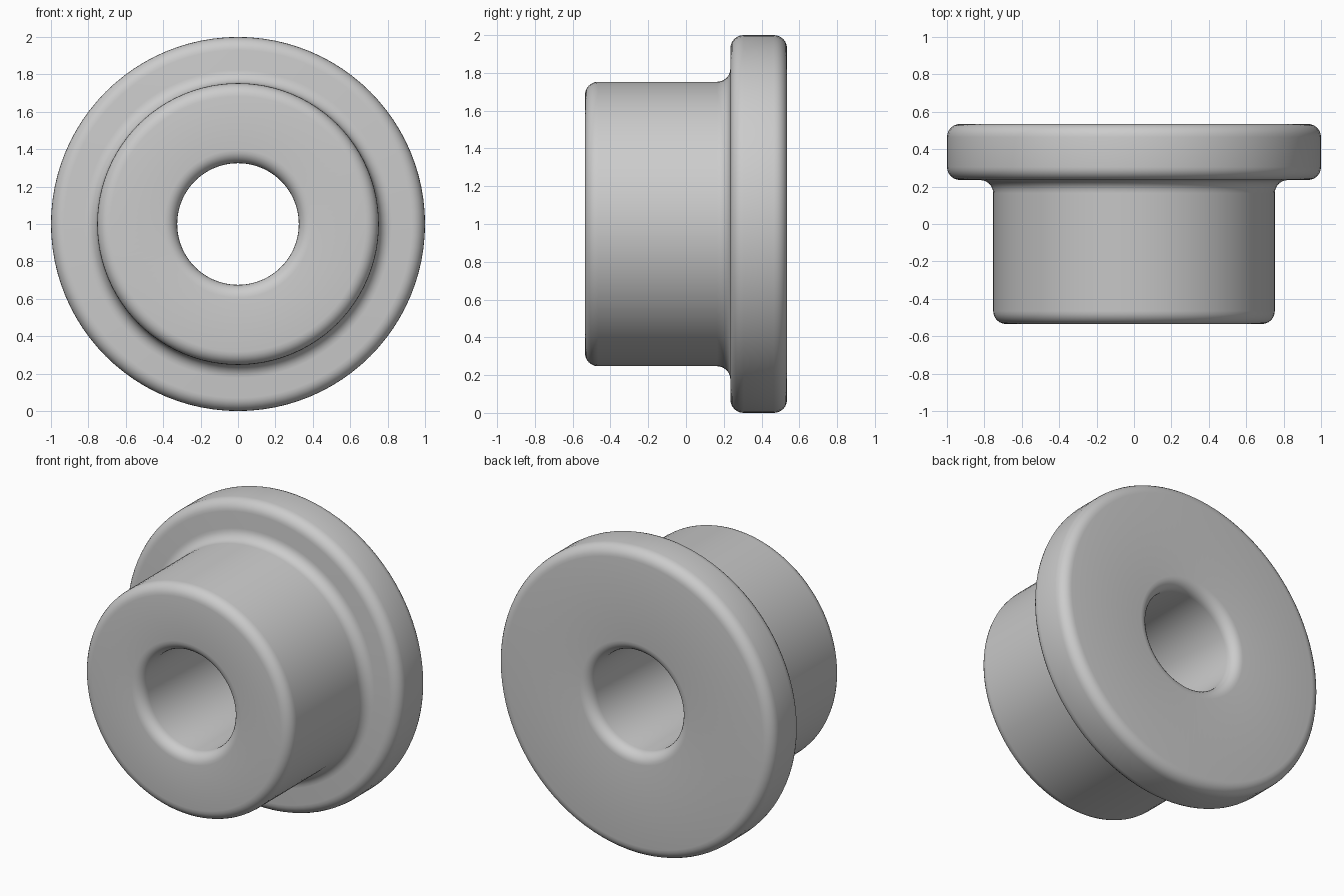
import bpy, bmesh, math
from mathutils import Vector, Matrix

cube = bpy.data.objects.get("Cube")
if cube:
    bpy.data.objects.remove(cube, do_unlink=True)

SEGMENTS = 96
ROUND = 0.07
ARC_STEPS = 6

# Half section of the bushing as (radius, y), bore first, one point per corner
corners = [Vector(p) for p in (
    (0.325, -0.535), (0.753, -0.535), (0.753, 0.235),
    (1.0, 0.235), (1.0, 0.535), (0.325, 0.535))]


def rounded(points, radius, steps):
    """Replace every right-angled corner of a closed loop with an arc."""
    result = []
    for i, p in enumerate(points):
        a = (points[i - 1] - p).normalized() * radius
        b = (points[(i + 1) % len(points)] - p).normalized() * radius
        centre = p + a + b
        for k in range(steps + 1):
            t = math.pi / 2 * k / steps
            result.append(centre - b * math.cos(t) - a * math.sin(t))
    return result


def lathe(name, profile, material):
    """Spin a closed profile around the y axis."""
    bm = bmesh.new()
    rings = []
    for s in range(SEGMENTS):
        turn = Matrix.Rotation(math.tau * s / SEGMENTS, 3, 'Y')
        rings.append([bm.verts.new(turn @ Vector((r, y, 0))) for r, y in profile])
    n = len(profile)
    for s in range(SEGMENTS):
        here, there = rings[s], rings[(s + 1) % SEGMENTS]
        for i in range(n):
            j = (i + 1) % n
            bm.faces.new((here[i], here[j], there[j], there[i]))
    bmesh.ops.recalc_face_normals(bm, faces=bm.faces)
    mesh = bpy.data.meshes.new(name)
    bm.to_mesh(mesh)
    bm.free()
    mesh.materials.append(material)
    obj = bpy.data.objects.new(name, mesh)
    bpy.context.collection.objects.link(obj)
    return obj


# Plain grey
grey = bpy.data.materials.new("plain_grey")
grey.use_nodes = True
colour = (0.6, 0.6, 0.6, 1.0)
grey.diffuse_color = colour
grey.node_tree.nodes["Principled BSDF"].inputs["Base Color"].default_value = colour

# Flanged bushing standing on the rim of its flange
bushing = lathe("flanged_bushing", rounded(corners, ROUND, ARC_STEPS), grey)
bushing.location.z = 1.0
bpy.ops.object.select_all(action='DESELECT')
bushing.select_set(True)
bpy.context.view_layer.objects.active = bushing
bpy.ops.object.shade_smooth_by_angle(angle=math.radians(30))
